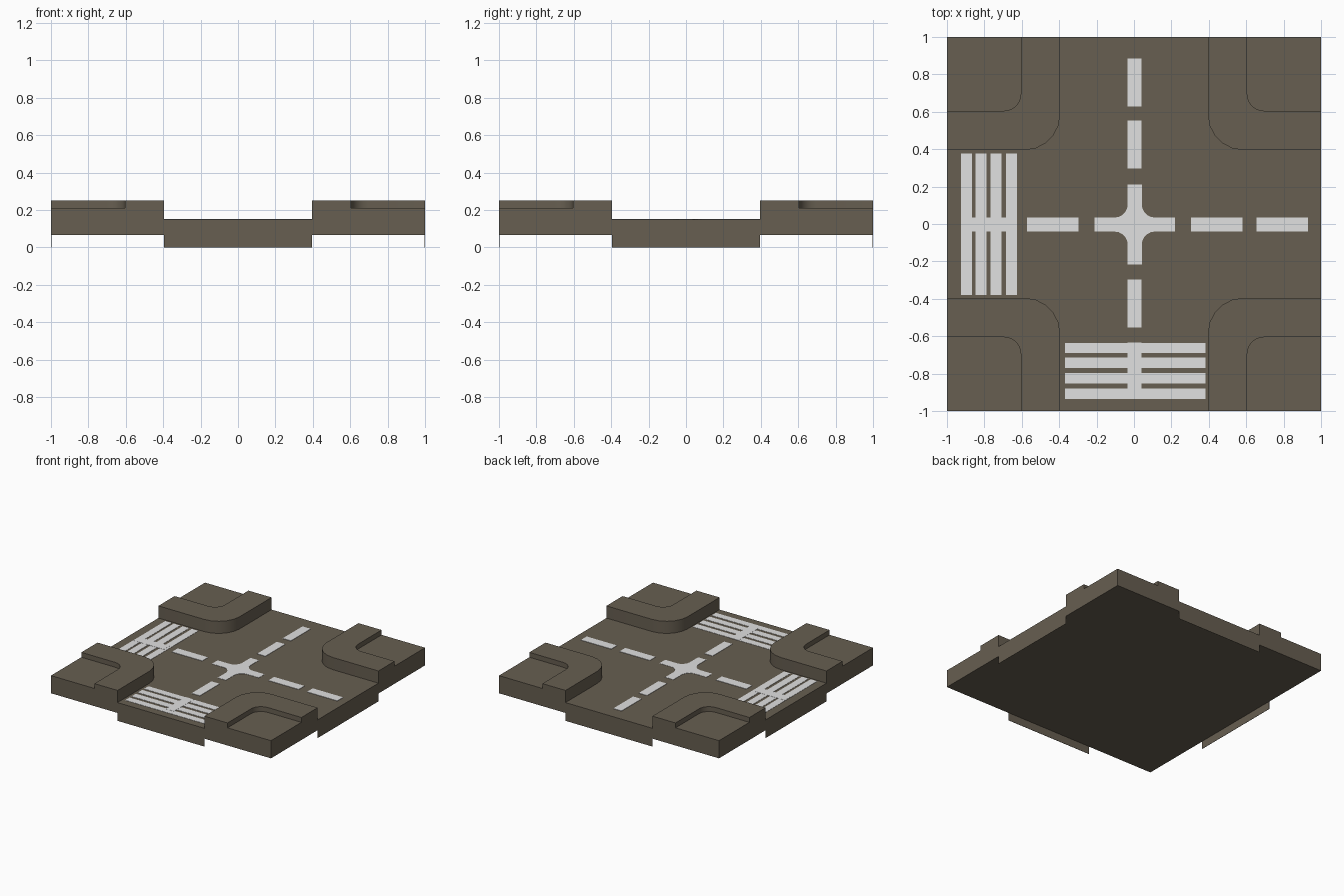
import bpy, bmesh, math

if "Cube" in bpy.data.objects:
    bpy.data.objects.remove(bpy.data.objects["Cube"])


def material(name, rgb):
    m = bpy.data.materials.new(name)
    m.diffuse_color = (*rgb, 1)
    m.use_nodes = True
    m.node_tree.nodes["Principled BSDF"].inputs["Base Color"].default_value = m.diffuse_color
    return m


ASPHALT = material("grey_brown_asphalt", (0.135, 0.113, 0.082))
PAINT = material("pale_road_paint", (0.75, 0.75, 0.75))
BASE, ROAD, PAVING, KERB = 0.065, 0.15, 0.21, 0.25
INNER, OUTER = 0.395, 0.605


def arc(cx, cy, r, a0, a1, n):
    return [(cx + r * math.cos(math.radians(a0 + (a1 - a0) * i / n)),
             cy + r * math.sin(math.radians(a0 + (a1 - a0) * i / n)))
            for i in range(n + 1)]


def finish(bm, name, mat, smooth=False):
    me = bpy.data.meshes.new(name)
    bm.to_mesh(me)
    bm.free()
    me.materials.append(mat)
    ob = bpy.data.objects.new(name, me)
    bpy.context.collection.objects.link(ob)
    if smooth:
        bpy.ops.object.select_all(action='DESELECT')
        ob.select_set(True)
        bpy.context.view_layer.objects.active = ob
        bpy.ops.object.shade_smooth_by_angle(angle=math.radians(30))
    return ob


def add_prism(bm, outline, z0, z1):
    face = bm.faces.new([bm.verts.new((x, y, z0)) for x, y in outline])
    ext = bmesh.ops.extrude_face_region(bm, geom=[face], use_keep_orig=True)
    for v in ext["geom"]:
        if isinstance(v, bmesh.types.BMVert):
            v.co.z = z1
    bmesh.ops.recalc_face_normals(bm, faces=bm.faces)


def prism(name, outline, z0, z1, mat, smooth=False):
    bm = bmesh.new()
    add_prism(bm, outline, z0, z1)
    return finish(bm, name, mat, smooth)


def four_ways(points):
    """Repeat one quadrant's path around the centre in quarter turns."""
    out = []
    for k in range(4):
        for x, y in points:
            for _ in range(k):
                x, y = -y, x
            out.append((x, y))
    return out


# Corner outlines in the +x +y quadrant
R, r = 0.19, 0.09
kerb_edge = [(1, INNER)] + arc(INNER + R, INNER + R, R, 270, 180, 5) + [(INNER, 1)]
paving_edge = [(1, OUTER)] + arc(OUTER + r, OUTER + r, r, 270, 180, 6) + [(OUTER, 1)]

# Crossroads slab
prism("road_slab", four_ways(kerb_edge), BASE, ROAD, ASPHALT)

# Raised kerbs and sunken paving at each corner
for sx, sy, where in ((1, 1, "back_right"), (-1, 1, "back_left"),
                      (-1, -1, "front_left"), (1, -1, "front_right")):
    def place(pts):
        return [(sx * x, sy * y) for x, y in pts]
    prism("kerb_" + where, place(kerb_edge + paving_edge[::-1]), BASE, KERB, ASPHALT, True)
    prism("paving_" + where, place(paving_edge + [(1, 1)]), BASE, PAVING, ASPHALT)

# Thin skirts hanging below the road ends
bm = bmesh.new()
w, t = INNER, 0.002
for a, b, c, d in ((-w, w, -1, -1 + t), (-w, w, 1 - t, 1),
                   (-1, -1 + t, -w, w), (1 - t, 1, -w, w)):
    add_prism(bm, [(a, c), (b, c), (b, d), (a, d)], 0, BASE)
finish(bm, "road_end_skirts", ASPHALT)


def stripes(name, rects, top):
    bm = bmesh.new()
    for x0, x1, y0, y1 in rects:
        add_prism(bm, [(x0, y0), (x1, y0), (x1, y1), (x0, y1)], ROAD, ROAD + top)
    finish(bm, name, PAINT)


# Dashed centre lines
stripes("lane_dashes_lengthwise",
        [(-0.034, 0.041, y, y + 0.257) for y in (-0.89, -0.554, 0.297, 0.628)], 0.003)
stripes("lane_dashes_crosswise",
        [(x, x + 0.276, -0.04, 0.035) for x in (-0.922, -0.573, 0.304, 0.655)], 0.003)

# Zebra crossings on the left and front arms
stripes("zebra_left",
        [(x, x + 0.059, -0.38, 0.377) for x in (-0.926, -0.848, -0.767, -0.684)], 0.002)
stripes("zebra_front",
        [(-0.37, 0.383, y, y + 0.056) for y in (-0.935, -0.853, -0.771, -0.691)], 0.002)

# Central cross marking with filleted inner corners
h, f, e = 0.0375, 0.07, 0.214
cross = four_ways([(e, h)] + arc(h + f, h + f, f, 270, 180, 5) + [(h, e)])
prism("centre_cross", [(x + 0.004, y - 0.003) for x, y in cross], ROAD, ROAD + 0.002, PAINT)
